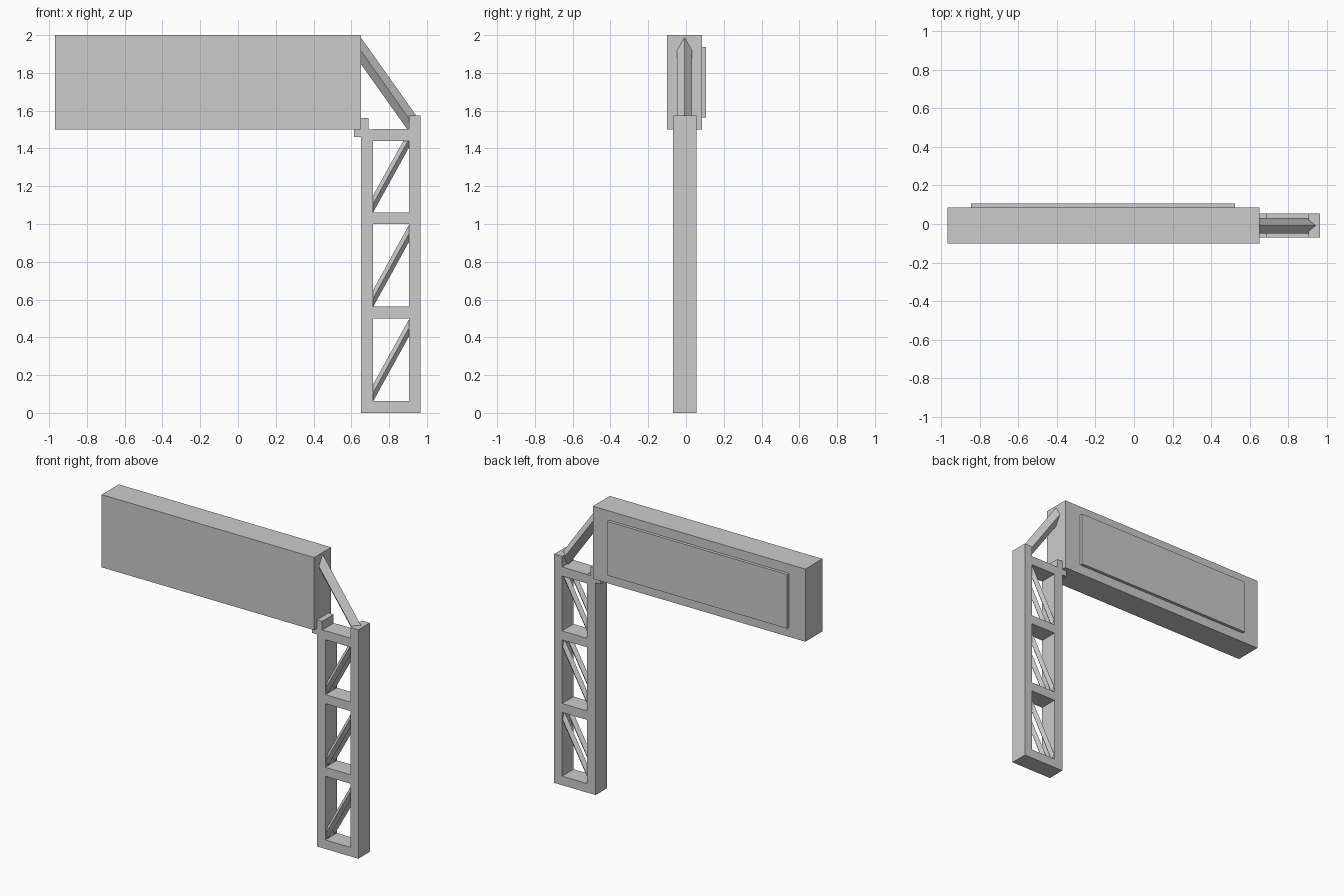
import bpy
import bmesh

cube = bpy.data.objects.get("Cube")
if cube:
    bpy.data.objects.remove(cube, do_unlink=True)

grey = bpy.data.materials.new("grey")
grey.use_nodes = True
colour = (0.6, 0.6, 0.6, 1)
grey.diffuse_color = colour
grey.node_tree.nodes["Principled BSDF"].inputs["Base Color"].default_value = colour

POST_Y = (-0.07, 0.055)
MID_Y = -0.008


def prism(name, start, end):
    """Join two matching end loops into a closed solid."""
    bm = bmesh.new()
    a = [bm.verts.new(p) for p in start]
    b = [bm.verts.new(p) for p in end]
    bm.faces.new(a)
    bm.faces.new(b)
    for i in range(len(a)):
        j = (i + 1) % len(a)
        bm.faces.new((a[i], a[j], b[j], b[i]))
    bmesh.ops.recalc_face_normals(bm, faces=bm.faces)
    mesh = bpy.data.meshes.new(name)
    bm.to_mesh(mesh)
    bm.free()
    mesh.materials.append(grey)
    obj = bpy.data.objects.new(name, mesh)
    bpy.context.collection.objects.link(obj)
    return obj


def box(name, x, y, z):
    loops = [[(px, y[0], z[0]), (px, y[1], z[0]),
              (px, y[1], z[1]), (px, y[0], z[1])] for px in x]
    return prism(name, *loops)


def diamond_bar(name, x, z, y, half_width, half_height):
    """Sloping bar with a diamond section and upright ends."""
    loops = [[(px, y - half_width, pz), (px, y, pz + half_height),
              (px, y + half_width, pz), (px, y, pz - half_height)]
             for px, pz in zip(x, z)]
    return prism(name, *loops)


# Sign box and raised back panel
box("sign_board", (-0.968, 0.65), (-0.1, 0.085), (1.5, 2))
box("back_panel", (-0.845, 0.525), (0.08, 0.106), (1.565, 1.937))

# Post rails and rungs
box("inner_rail", (0.65, 0.715), POST_Y, (0, 1.5))
box("outer_rail", (0.905, 0.965), POST_Y, (0, 1.575))
for i, z in enumerate((0, 0.5, 1.0, 1.44)):
    box(f"rung_{i + 1}", (0.715, 0.905), POST_Y, (z, z + 0.062))

# Paired lattice diagonals
for i in range(3):
    base = i * 0.5
    for side, offset in (("front", -0.036), ("back", 0.036)):
        diamond_bar(f"{side}_diagonal_{i + 1}", (0.712, 0.908),
                    (base + 0.1, base + 0.455), MID_Y + offset, 0.021, 0.045)

# Bracket holding the lower corner of the sign
box("bracket_stop", (0.65, 0.69), POST_Y, (1.5, 1.56))
box("bracket_ledge", (0.613, 0.65), POST_Y, (1.46, 1.5))

# Upper brace from the outer rail to the sign
diamond_bar("upper_brace", (0.645, 0.95), (1.925, 1.495), MID_Y, 0.04, 0.07)
